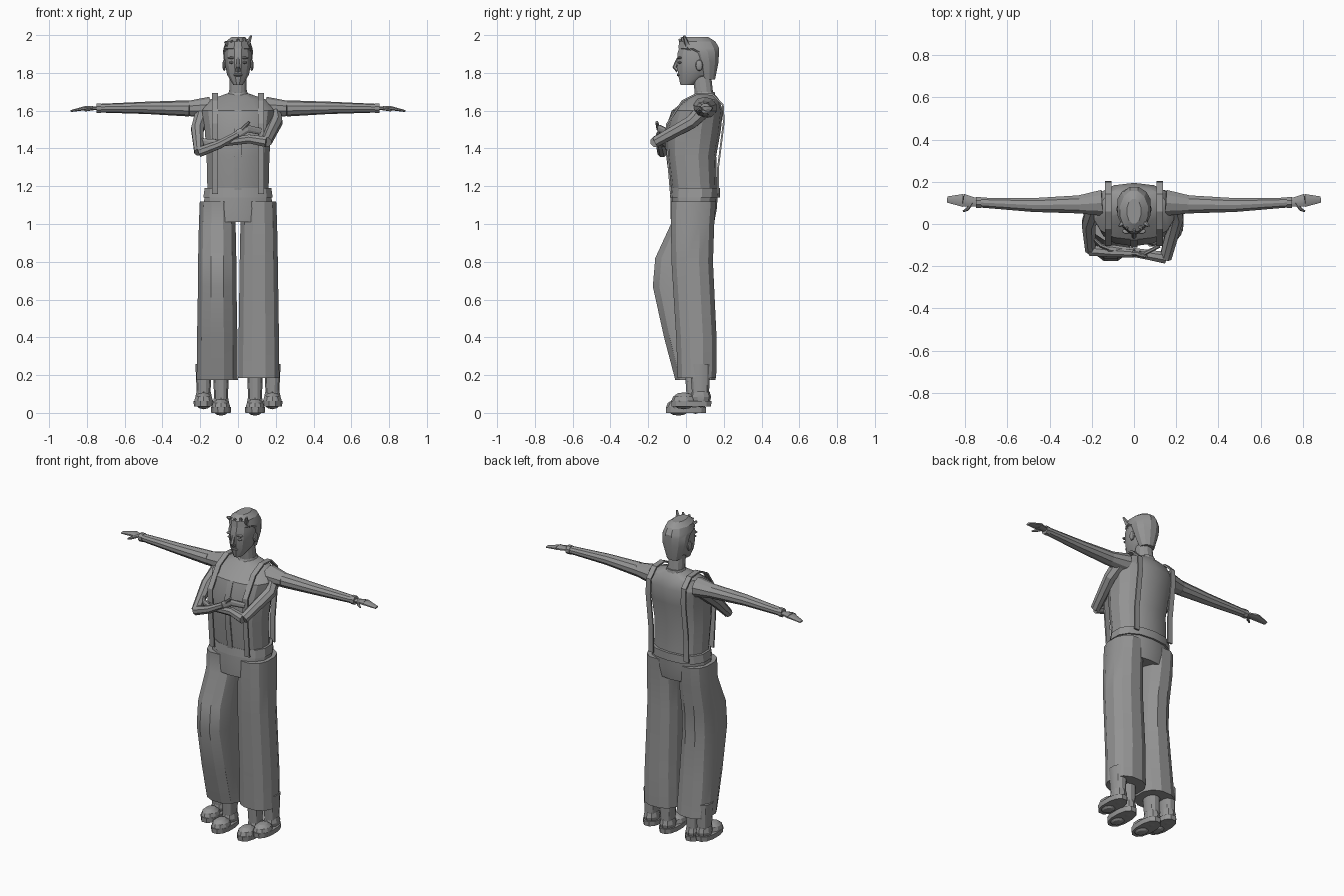
import bpy, bmesh, math
from mathutils import Vector, Matrix

if "Cube" in bpy.data.objects:
    bpy.data.objects.remove(bpy.data.objects["Cube"])

grey = bpy.data.materials.new("mid grey")
grey.use_nodes = True
shade = (.3, .3, .3, 1)
grey.diffuse_color = shade
grey.node_tree.nodes["Principled BSDF"].inputs["Base Color"].default_value = shade

ACROSS, DEEP, UP = Vector((1, 0, 0)), Vector((0, 1, 0)), Vector((0, 0, 1))


def finish(name, bm, mirrored):
    """Turn a bmesh into a shaded object, copied to the other side if wanted."""
    bmesh.ops.recalc_face_normals(bm, faces=bm.faces)
    mesh = bpy.data.meshes.new(name)
    bm.to_mesh(mesh)
    bm.free()
    mesh.materials.append(grey)
    part = bpy.data.objects.new(name, mesh)
    bpy.context.collection.objects.link(part)
    bpy.ops.object.select_all(action='DESELECT')
    part.select_set(True)
    bpy.context.view_layer.objects.active = part
    bpy.ops.object.shade_smooth_by_angle(angle=math.radians(25))
    if mirrored:
        mirror = part.modifiers.new("other side", 'MIRROR')
        mirror.use_mirror_merge = False
    return part


def skin(name, centres, radii, hint, axis, sides, square, mirrored):
    """Join a row of squared-off elliptical rings and cap both ends."""
    bm = bmesh.new()
    loops = []
    last = len(centres) - 1
    for i, (centre, (wide, thick)) in enumerate(zip(centres, radii)):
        along = axis or (centres[min(i + 1, last)] - centres[max(i - 1, 0)]).normalized()
        u = (hint - along * hint.dot(along)).normalized()
        v = along.cross(u)
        loop = []
        for k in range(sides):
            angle = math.tau * (k + .5) / sides
            c, s = math.cos(angle), math.sin(angle)
            c = math.copysign(abs(c) ** square, c)
            s = math.copysign(abs(s) ** square, s)
            loop.append(bm.verts.new(centre + u * c * wide + v * s * thick))
        loops.append(loop)
    for lower, upper in zip(loops, loops[1:]):
        for k in range(sides):
            n = (k + 1) % sides
            bm.faces.new((lower[k], lower[n], upper[n], upper[k]))
    bm.faces.new(loops[0])
    bm.faces.new(loops[-1])
    return finish(name, bm, mirrored)


def stack(name, rings, x=0, sides=12, square=.85, mirrored=False):
    """Level rings given as (height, y, half width, half depth)."""
    centres = [Vector((x, y, z)) for z, y, wide, deep in rings]
    radii = [(wide, deep) for z, y, wide, deep in rings]
    return skin(name, centres, radii, ACROSS, UP, sides, square, mirrored)


def limb(name, path, start, end, flat=1, hint=UP, sides=8, mirrored=False):
    """Tube whose radius runs evenly from start to end; flat thins it across the hint."""
    centres = [Vector(p) for p in path]
    last = len(centres) - 1
    sizes = [start + (end - start) * i / last for i in range(last + 1)]
    radii = [(r, r * flat) for r in sizes]
    return skin(name, centres, radii, hint, None, sides, 1, mirrored)


def ribbon(name, path, width, mirrored=False):
    """Thin flat band along a path."""
    return limb(name, path, width, width, flat=.3, hint=ACROSS, sides=4, mirrored=mirrored)


def blob(name, centre, size, mirrored=False):
    """Low-poly ellipsoid with the given half sizes."""
    bm = bmesh.new()
    place = Matrix.Translation(centre) @ Matrix.Diagonal((*size, 1))
    bmesh.ops.create_uvsphere(bm, u_segments=10, v_segments=6, radius=1, matrix=place)
    return finish(name, bm, mirrored)


# Shirt, neck, collar and button placket
stack("shirt", [(1.16, .045, .165, .12), (1.36, .03, .17, .13), (1.5, .04, .18, .145),
                (1.6, .06, .195, .135), (1.66, .09, .15, .085), (1.69, .1, .06, .05)], sides=14)
stack("neck", [(1.65, .1, .05, .05), (1.78, .085, .045, .05)])
stack("collar", [(1.66, .095, .07, .065), (1.7, .1, .05, .053)])
ribbon("button_placket", [(0, -.075, 1.18), (0, -.1, 1.36), (0, -.105, 1.5), (0, -.07, 1.6)], .025)

# Head and face
stack("head", [(1.735, .005, .025, .035), (1.79, .045, .06, .09), (1.84, .055, .07, .105),
               (1.9, .06, .075, .11), (1.96, .06, .06, .09)], square=1)
limb("nose", [(0, -.04, 1.88), (0, -.06, 1.83), (0, -.04, 1.815)], .008, .016, hint=ACROSS, sides=6)
blob("lips", (0, -.035, 1.79), (.025, .014, .01))
blob("ears", (.073, .07, 1.84), (.01, .02, .03), mirrored=True)
blob("eyes", (.034, -.032, 1.855), (.016, .01, .007), mirrored=True)
blob("brows", (.034, -.034, 1.88), (.022, .014, .006), mirrored=True)

# Hair shell and upswept tufts
stack("hair_shell", [(1.765, .115, .045, .04), (1.86, .105, .077, .07), (1.91, .095, .082, .082),
                     (1.93, .068, .08, .112), (1.965, .06, .068, .1), (1.99, .06, .035, .06)], square=1)
for i in range(5):
    x = (i - 2) / 40
    y = abs(x) / 2 - .02
    tip = (x * 1.4, y - .015, 1.98 + x / 3)
    limb(f"hair_tuft_{i + 1}", [(x, y + .03, 1.93), (x, y, 1.95), tip], .025, .006, hint=ACROSS, sides=5)

# Outstretched arms, each hand with a thumb
shoulder, wrist = Vector((.15, .1, 1.615)), Vector((.74, .102, 1.613))
upper, elbow = Vector((.26, .093, 1.612)), Vector((.48, .09, 1.615))
limb("spread_shoulders", [shoulder, upper], .065, .045, flat=.9, hint=DEEP, sides=10, mirrored=True)
limb("spread_sleeves", [upper, elbow, wrist], .045, .024, flat=.95, hint=DEEP, sides=10, mirrored=True)
limb("spread_cuffs", [wrist - ACROSS * .015, wrist + ACROSS * .01], .027, .027, hint=DEEP, mirrored=True)
knuckles, fingertip = wrist + Vector((.07, .01, 0)), wrist + Vector((.145, .014, -.015))
limb("spread_palms", [wrist, knuckles], .02, .033, flat=.4, hint=DEEP, mirrored=True)
limb("spread_fingers", [knuckles, fingertip], .033, .016, flat=.35, hint=DEEP, mirrored=True)
limb("spread_thumbs", [wrist + ACROSS * .03, (.79, .07, 1.607), (.81, .06, 1.6)], .012, .005, mirrored=True)

# Folded arms across the chest
shoulder, elbow, wrist = Vector((.18, .1, 1.61)), Vector((.15, -.16, 1.435)), Vector((-.12, -.115, 1.425))
limb("left_folded_upper_arm", [shoulder, (.2, .03, 1.54), elbow], .045, .03, hint=ACROSS)
limb("left_folded_forearm", [elbow, (.06, -.145, 1.45), wrist], .03, .02)
limb("left_folded_hand", [wrist, (-.16, -.1, 1.43), (-.2, -.06, 1.44)], .026, .018, flat=.5)
shoulder, elbow, wrist = Vector((-.18, .1, 1.6)), Vector((-.207, -.125, 1.38)), Vector((0, -.14, 1.475))
limb("right_folded_upper_arm", [shoulder, (-.215, 0, 1.5), elbow], .045, .026, hint=ACROSS)
limb("right_folded_forearm", [elbow, (-.1, -.135, 1.42), wrist], .028, .02)
limb("right_folded_hand", [wrist, (.05, -.14, 1.505), (.12, -.105, 1.49)], .026, .018, flat=.5)
limb("right_folded_thumb", [(.02, -.145, 1.5), (.06, -.155, 1.54)], .011, .008)

# Braces over the shoulders
outline = [(-.08, 1.16), (-.1, 1.4), (-.1, 1.53), (-.02, 1.65), (.06, 1.69),
           (.14, 1.685), (.195, 1.63), (.2, 1.54), (.17, 1.3), (.17, 1.16)]
ribbon("braces", [(.122, y, z) for y, z in outline], .023, mirrored=True)

# Wide trousers, the right knee pushed forward
stack("trouser_hips", [(1.01, .035, .18, .115), (1.08, .04, .19, .123), (1.18, .045, .175, .125)], sides=14)
stack("waistband", [(1.14, .047, .188, .132), (1.19, .05, .18, .13)], sides=14)
hip, thigh = (1.12, .04, .095, .122), (1, .035, .1, .118)
stack("left_trouser_leg", [(.185, .058, .112, .105), (.4, .055, .11, .11), (.8, .033, .104, .113), thigh, hip], x=.11)
stack("right_trouser_leg", [(.175, .05, .112, .11), (.4, .01, .11, .13), (.67, -.03, .105, .15),
                            (.82, -.02, .104, .147), thigh, hip], x=-.11)

# Two pairs of shoes with ankles
for pair, x, y, z in (("inner", .09, 0, 0), ("outer", .182, .028, .034)):
    stack(pair + "_ankles", [(z + .04, y + .05, .036, .045), (.26, y + .045, .045, .055)], x, mirrored=True)
    stack(pair + "_soles", [(z, y, .053, .108), (z + .03, y, .055, .11)], x, mirrored=True)
    blob(pair + "_toe_caps", (x, y - .04, z + .03), (.052, .065, .045), mirrored=True)
    blob(pair + "_heels", (x, y + .05, z + .05), (.046, .055, .055), mirrored=True)
